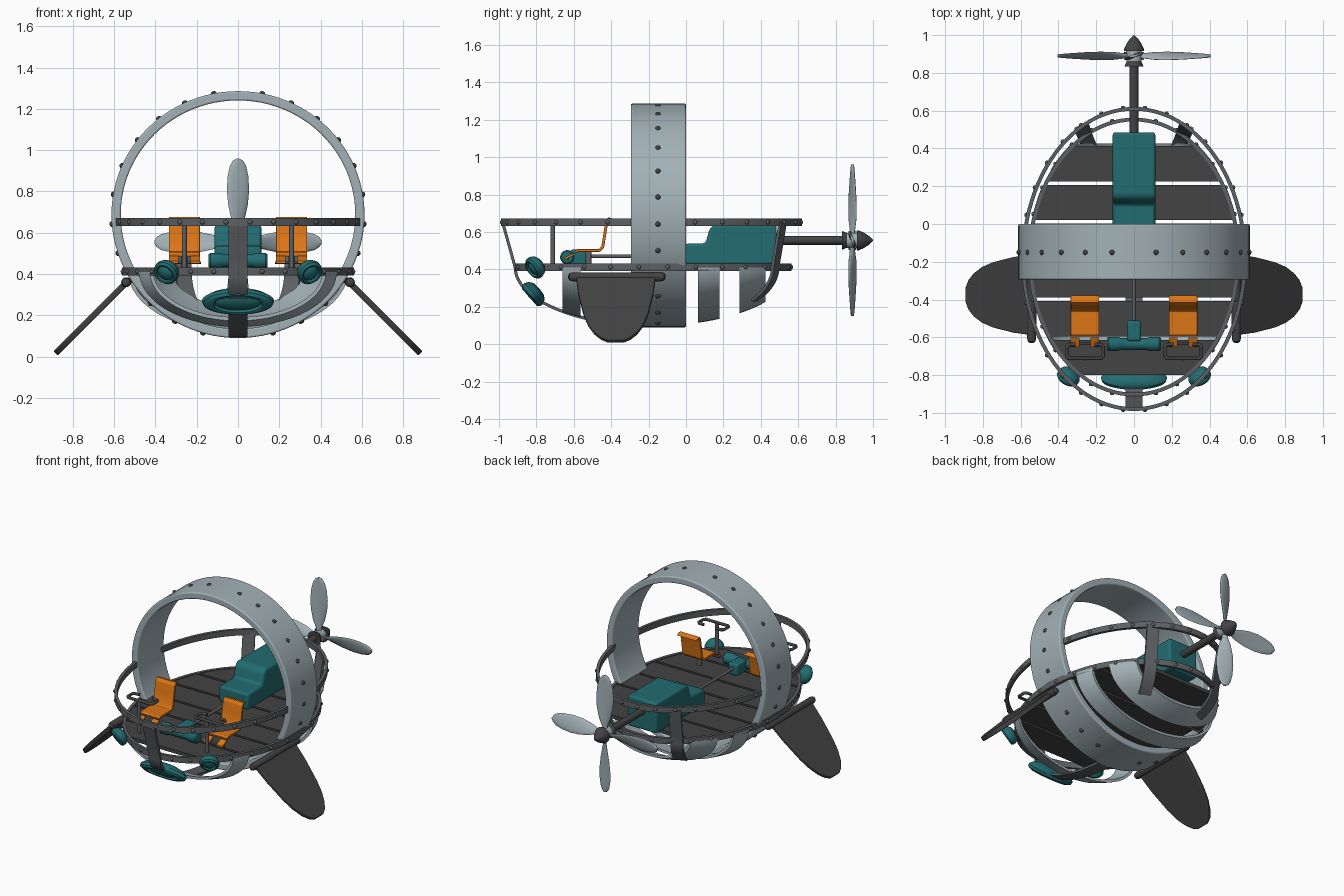
import bpy, bmesh, math
from math import sin, cos, pi, radians, sqrt
from mathutils import Vector, Matrix

if "Cube" in bpy.data.objects:
    bpy.data.objects.remove(bpy.data.objects["Cube"])

def mat(name, r, g, b):
    m = bpy.data.materials.new(name)
    m.diffuse_color = (r, g, b, 1)
    m.use_nodes = True
    m.node_tree.nodes["Principled BSDF"].inputs["Base Color"].default_value = m.diffuse_color
    return m

PALE = mat("pale_blue_grey", 0.36, 0.44, 0.47)
RAIL = mat("rail_grey", 0.11, 0.118, 0.125)
DARK = mat("dark_grey", 0.056, 0.056, 0.057)
TEAL = mat("teal", 0.016, 0.15, 0.165)
ORANGE = mat("orange", 0.72, 0.18, 0.008)

def finish(name, bm, m, bevel=0, angle=35):
    bmesh.ops.recalc_face_normals(bm, faces=bm.faces)
    me = bpy.data.meshes.new(name)
    bm.to_mesh(me)
    bm.free()
    me.materials.append(m)
    ob = bpy.data.objects.new(name, me)
    bpy.context.collection.objects.link(ob)
    bpy.context.view_layer.objects.active = ob
    ob.select_set(True)
    bpy.ops.object.shade_smooth_by_angle(angle=radians(angle))
    ob.select_set(False)
    if bevel:
        b = ob.modifiers.new("bevel", 'BEVEL')
        b.width, b.segments, b.limit_method = bevel, 3, 'ANGLE'
    return ob

def loft(name, sections, m, closed=False, **kw):
    """Bridge equal-length cross-section loops."""
    bm = bmesh.new()
    rows = [[bm.verts.new(p) for p in s] for s in sections]
    n = len(rows[0])
    for i in range(len(rows) - (0 if closed else 1)):
        a, b = rows[i], rows[(i + 1) % len(rows)]
        for j in range(n):
            bm.faces.new((a[j], a[(j + 1) % n], b[(j + 1) % n], b[j]))
    if not closed:
        bm.faces.new(rows[0])
        bm.faces.new(rows[-1])
    return finish(name, bm, m, **kw)

def prism(name, pts, vec, m, **kw):
    return loft(name, [pts, [Vector(p) + Vector(vec) for p in pts]], m, **kw)

def box(name, x, y, z, m, bevel=0.012):
    pts = [(x[0], y[0], z[0]), (x[1], y[0], z[0]), (x[1], y[1], z[0]), (x[0], y[1], z[0])]
    return prism(name, pts, (0, 0, z[1] - z[0]), m, bevel=bevel)

def lathe(name, origin, axis, profile, m, n=32, scale=(1, 1, 1)):
    """Spin (radius, height) points about an axis; local x stays near world x."""
    q = Vector(axis).normalized()
    u = (Vector((1, 0, 0)) - q * q.x).normalized() if abs(q.x) < 0.9 else Vector((0, 1, 0))
    v = q.cross(u)
    return loft(name, [[Vector(origin) + u * (r * scale[0] * cos(2 * pi * k / n))
                + v * (r * scale[1] * sin(2 * pi * k / n)) + q * (h * scale[2])
                for k in range(n)] for r, h in profile], m)

def rod(name, a, b, r, m, r2=None):
    d = Vector(b) - Vector(a)
    return lathe(name, a, d, [(r, 0), (r if r2 is None else r2, d.length)], m, 20)

def tube(name, pts, r, m):
    cu = bpy.data.curves.new(name, 'CURVE')
    cu.dimensions, cu.bevel_depth, cu.bevel_resolution, cu.use_fill_caps = '3D', r, 3, True
    s = cu.splines.new('POLY')
    s.points.add(len(pts) - 1)
    for p, c in zip(s.points, pts):
        p.co = (*c, 1)
    ob = bpy.data.objects.new(name, cu)
    cu.materials.append(m)
    bpy.context.collection.objects.link(ob)
    bpy.context.view_layer.objects.active = ob
    ob.select_set(True)
    bpy.ops.object.convert(target='MESH')
    bpy.context.object.select_set(False)

def bolts(name, spots, m, r=0.014):
    bm = bmesh.new()
    for p, nrm in spots:
        rot = Vector(nrm).to_track_quat('Z', 'Y').to_matrix().to_4x4()
        bmesh.ops.create_uvsphere(bm, u_segments=10, v_segments=6, radius=r,
            matrix=Matrix.Translation(p) @ rot @ Matrix.Diagonal((1, 1, 0.8, 1)))
    finish(name, bm, m)

# Big upright ring with bolts
RA, RB, RZ = 0.613, 0.598, 0.688
def ring_pt(t, y, k=0):
    return Vector(((RA - k) * cos(t), y, RZ + (RB - k) * sin(t)))
loft("main_ring", [[ring_pt(t, -0.295), ring_pt(t, 0), ring_pt(t, 0, 0.045), ring_pt(t, -0.295, 0.045)]
     for t in [2 * pi * i / 96 for i in range(96)]], PALE, closed=True, bevel=0.008)
ang = [radians(90 + s * (11 + 13.9 * k)) for s in (-1, 1) for k in range(12)]
bolts("ring_bolts", [(ring_pt(t, -0.15), (cos(t), 0, sin(t))) for t in ang], DARK)

# Two oval rails with bolts
def rail(name, cy, a, b, z0, z1, nb):
    def at(t, k, z):
        n = Vector((cos(t) / a, sin(t) / b, 0)).normalized()
        return Vector((a * cos(t), cy + b * sin(t), z)) - n * k, n
    loft(name, [[at(t, k, z)[0] for k, z in ((0, z0), (0, z1), (0.02, z1), (0.02, z0))]
         for t in [2 * pi * i / 96 for i in range(96)]], RAIL, closed=True)
    bolts(name + "_bolts", [at(2 * pi * (i + 0.5) / nb, 0, (z0 + z1) / 2) for i in range(nb)], RAIL, 0.012)
rail("upper_rail", -0.185, 0.597, 0.805, 0.632, 0.672, 32)
rail("lower_rail", -0.175, 0.562, 0.738, 0.392, 0.432, 30)

# Deck planks trimmed to the oval
def half_w(y, a=0.548, b=0.725):
    return a * sqrt(max(0, 1 - ((y + 0.175) / b) ** 2))
for i in range(6):
    y0 = -0.8 + 0.205 * i
    ys = [y0 + 0.187 * k / 8 for k in range(9)]
    prism(f"deck_plank_{i + 1}", [(half_w(y), y, 0.402) for y in ys] +
          [(-half_w(y), y, 0.402) for y in reversed(ys)], (0, 0, 0.024), DARK)

# Curved hull bands below the deck
HZ = 0.41
for i, (y0, y1) in enumerate(((0.065, 0.18), (0.285, 0.425), (-0.66, -0.565))):
    secs = []
    for k in range(41):
        t = pi * k / 40
        sec = []
        for d, seq in ((0, (0, 1, 2, 3)), (0.018, (3, 2, 1, 0))):
            for j in seq:
                y = y0 + (y1 - y0) * j / 3
                f = sqrt(1 - ((y + 0.175) / 0.745) ** 2)
                sec.append(((0.562 * f - d) * cos(t), y, HZ - (0.312 * f - d) * sin(t)))
        secs.append(sec)
    loft(f"hull_band_{i + 1}", secs, PALE)

# Ribs running from the upper rail down along the hull
def rib(name, phi, end, w, m):
    d = Vector((0.562 * cos(phi), 0.738 * sin(phi), 0))
    up = Vector((0.59 * cos(phi), 0.795 * sin(phi) - 0.01, 0))
    c = Vector((0, -0.175, 0))
    pts = [c + up.lerp(d, k / 4) + Vector((0, 0, 0.65 - 0.24 * k / 4)) for k in range(4)]
    pts += [c + d * cos(t) + Vector((0, 0, HZ - 0.312 * sin(t)))
            for t in [radians(end) * k / 20 for k in range(21)]]
    side = Vector((-d.y, d.x, 0)).normalized() * w / 2
    secs = []
    for i, p in enumerate(pts):
        tan = pts[min(i + 1, len(pts) - 1)] - pts[max(i - 1, 0)]
        n = tan.cross(side).normalized() * 0.008
        secs.append([p + side + n, p - side + n, p - side - n, p + side - n])
    loft(name, secs, m)
rib("front_rib", -pi / 2, 84, 0.09, RAIL)
rib("back_rib_right", radians(62), 34, 0.08, RAIL)
rib("back_rib_left", radians(118), 34, 0.08, RAIL)

# Side fins with hinge bars
edge = [(0, .215), (.3, .2), (.6, .172), (.75, .148), (.87, .115), (.95, .078), (.99, .04)]
for s, nm in ((1, "right"), (-1, "left")):
    root, tip = Vector((s * 0.525, -0.375, 0.375)), Vector((s * 0.887, -0.375, 0.012))
    out = [root.lerp(tip, t) + Vector((0, h, 0)) for t, h in edge]
    out += [root.lerp(tip, t) + Vector((0, -h, 0)) for t, h in reversed(edge)]
    nrm = Vector((s * 0.7, 0, 0.7)) * 0.03
    prism(f"fin_{nm}", [p - nrm * 0.5 for p in out], nrm, DARK, bevel=0.006)
    lathe(f"fin_hinge_{nm}", (s * 0.542, -0.63, 0.36), (0, 1, 0),
          [(0.008, 0), (0.02, 0.008), (0.024, 0.025), (0.024, 0.495), (0.02, 0.512), (0.008, 0.52)], DARK, 16)

# Engine block, stepped profile
prof = [(-0.05, .425), (-0.05, .535), (.105, .54), (.125, .615), (.15, .638), (.485, .638), (.485, .425)]
prism("engine", [(-0.113, y, z) for y, z in prof], (0.226, 0, 0), TEAL, bevel=0.015)

# Propeller shaft, hub, nose and blades
PZ = 0.555
rod("propeller_shaft", (0, 0.47, PZ), (0, 0.85, PZ), 0.024, DARK)
rod("shaft_collar", (0, 0.835, PZ), (0, 0.868, PZ), 0.05, DARK, 0.036)
rod("propeller_hub", (0, 0.862, PZ), (0, 0.918, PZ), 0.04, PALE)
lathe("propeller_nose", (0, 0.915, PZ), (0, 1, 0),
      [(0.054, 0), (0.054, 0.008), (0.04, 0.038), (0.022, 0.066), (0.004, 0.084)], DARK)
stations = [(.02, .014, 50), (.06, .02, 42), (.11, .038, 32), (.18, .052, 24), (.25, .057, 19),
            (.32, .052, 15), (.37, .04, 13), (.395, .024, 12), (.405, .006, 12)]
for i in range(4):
    rot = Matrix.Rotation(i * pi / 2, 3, 'Y')
    secs = []
    for r, w, tw in stations:
        tw = radians(tw)
        sec = []
        for k in range(14):
            a = 2 * pi * k / 14
            p, q = w * cos(a), 0.008 * sin(a)
            sec.append(rot @ Vector((p * cos(tw) - q * sin(tw), p * sin(tw) + q * cos(tw), r))
                       + Vector((0, 0.89, PZ)))
        secs.append(sec)
    loft(f"propeller_blade_{i + 1}", secs, PALE, angle=60)

# Front console drum, gearbox and drive rod
lathe("console_drum", (-0.143, -0.635, 0.465), (1, 0, 0),
      [(0.03, 0), (0.038, 0.01), (0.038, 0.06), (0.032, 0.07), (0.032, 0.216), (0.038, 0.226),
       (0.038, 0.276), (0.03, 0.286)], TEAL)
box("console_gearbox", (-0.037, 0.037), (-0.62, -0.51), (0.425, 0.505), TEAL)
rod("drive_rod", (0, -0.52, 0.47), (0, -0.03, 0.47), 0.01, RAIL)

# Seats, pedals and steering columns
for s, nm in ((1, "right"), (-1, "left")):
    x = s * 0.26
    side = [(-0.595, .497), (-0.585, .508), (-0.465, .508), (-0.452, .525), (-0.44, .6), (-0.43, .66),
            (-0.415, .678), (-0.39, .672)]
    low = [(y + 0.004, z - 0.014) if i in (0, 1, 2) else (y + 0.014, z - 0.008)
           for i, (y, z) in enumerate(side)]
    loft(f"seat_{nm}", [[(x - .075, *a), (x + .075, *a), (x + .075, *b), (x - .075, *b)]
         for a, b in zip(side, low)], ORANGE, bevel=0.004)
    rod(f"seat_post_{nm}", (x, -0.52, 0.42), (x, -0.52, 0.5), 0.016, RAIL)
    for k in (-1, 1):
        px = x + k * 0.052
        prism(f"pedal_{nm}_{'inner' if k * s < 0 else 'outer'}",
              [(px - .023, -.65, .452), (px + .023, -.65, .452), (px + .023, -.6, .475), (px - .023, -.6, .475)],
              (0, 0, 0.012), ORANGE)
    tube(f"pedal_bar_{nm}", [(x - .08, -.632, .455), (x + .08, -.632, .455)], 0.007, DARK)
    rod(f"steering_post_{nm}", (x, -0.712, 0.42), (x, -0.712, 0.645), 0.012, RAIL)
    tube(f"handlebar_{nm}", [(x - .05, -.638, .645), (x - .085, -.638, .645), (x - .097, -.65, .645),
         (x - .097, -.7, .645), (x - .085, -.712, .645), (x + .085, -.712, .645), (x + .097, -.7, .645),
         (x + .097, -.65, .645), (x + .085, -.638, .645), (x + .05, -.638, .645)], 0.01, DARK)

# Front lamps: one wide, two small
lamp = [(0.05, -0.55), (0.55, -0.5), (0.85, -0.3), (1, 0), (0.97, 0.25), (0.82, 0.4), (0.68, 0.38),
        (0.63, 0.2), (0.5, 0.32), (0.25, 0.4), (0.03, 0.42)]
lathe("wide_lamp", (0, -0.815, 0.27), (0, -0.75, -0.66), lamp, TEAL, 40, (0.175, 0.075, 0.075))
for s, nm in ((1, "right"), (-1, "left")):
    lathe(f"small_lamp_{nm}", (s * 0.345, -0.805, 0.412), (s * 0.42, -0.75, -0.5), lamp, TEAL, 32,
          (0.063, 0.063, 0.07))
